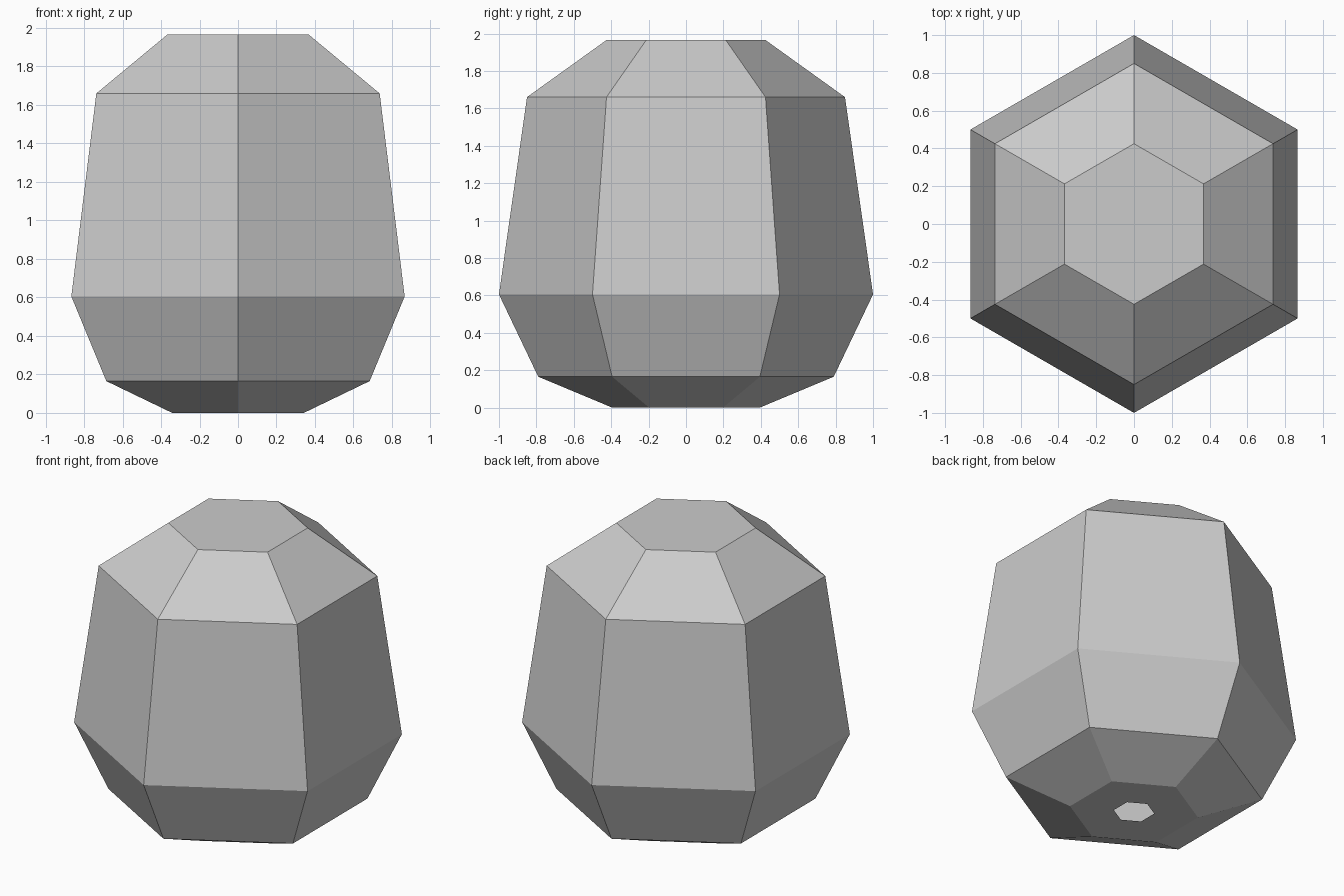
import bpy, bmesh, math

if "Cube" in bpy.data.objects:
    bpy.data.objects.remove(bpy.data.objects["Cube"])

SIDES = 6
# (radius, height) from the drain hole up to the flat top
PROFILE = [(0.125, 0.0), (0.395, 0.0), (0.79, 0.165),
           (1.0, 0.605), (0.85, 1.66), (0.425, 1.965)]

stone = bpy.data.materials.new("plain_grey")
stone.diffuse_color = (0.6, 0.6, 0.6, 1.0)
stone.use_nodes = True
stone.node_tree.nodes["Principled BSDF"].inputs["Base Color"].default_value = stone.diffuse_color

# Hexagonal faceted shell: stacked rings, corners pointing to front and back
bm = bmesh.new()
rings = []
for r, z in PROFILE:
    ring = []
    for i in range(SIDES):
        a = math.pi / 2 + i * math.tau / SIDES
        ring.append(bm.verts.new((r * math.cos(a), r * math.sin(a), z)))
    rings.append(ring)

for low, high in zip(rings, rings[1:]):
    for i in range(SIDES):
        j = (i + 1) % SIDES
        bm.faces.new((low[i], low[j], high[j], high[i]))

# Flat top; the small hole underneath stays open
bm.faces.new(rings[-1])

mesh = bpy.data.meshes.new("faceted_shell")
bm.to_mesh(mesh)
bm.free()
mesh.materials.append(stone)
shell = bpy.data.objects.new("faceted_shell", mesh)
bpy.context.collection.objects.link(shell)
